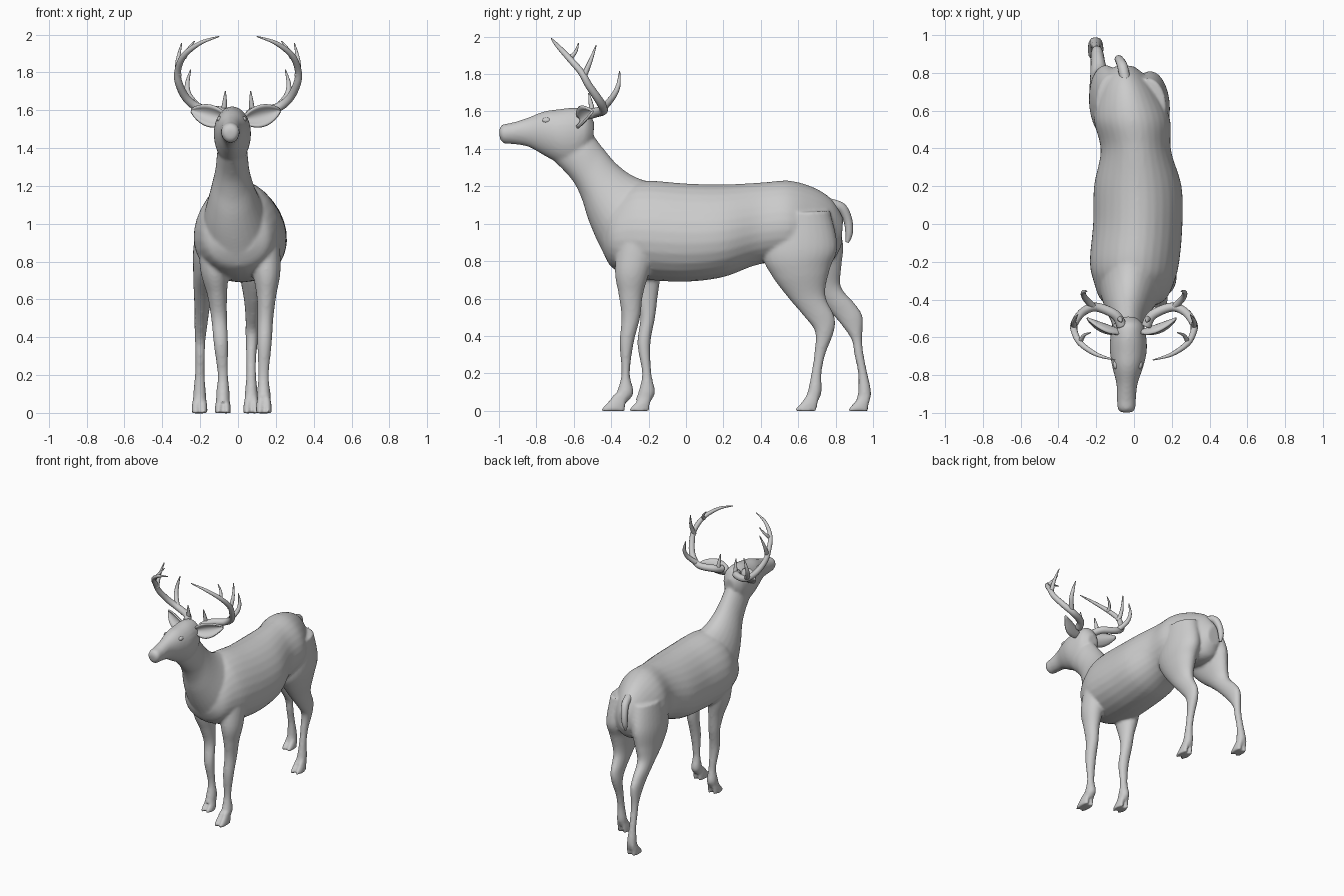
import bpy, bmesh, math
from mathutils import Vector


def catmull(rows, steps):
    """Smoothly resample a list of equal-length tuples."""
    out = []
    n = len(rows)
    for i in range(n - 1):
        a, b, c, d = rows[max(i - 1, 0)], rows[i], rows[i + 1], rows[min(i + 2, n - 1)]
        for s in range(steps):
            t = s / steps
            out.append([0.5 * (2 * q + (r - p) * t + (2 * p - 5 * q + 4 * r - w) * t * t
                               + (3 * q - p - 3 * r + w) * t ** 3)
                        for p, q, r, w in zip(a, b, c, d)])
    out.append(list(rows[-1]))
    return out


def loft(bm, rows, egg=0.0, seg=28, steps=6):
    """Skin oval rings. Row: x centre, (y, z) of edge one, (y, z) of edge two, half width in x."""
    rings = []
    for x, y1, z1, y2, z2, w in catmull(rows, steps):
        ring = []
        for k in range(seg):
            t = 2 * math.pi * k / seg
            c = math.cos(t)
            ring.append(bm.verts.new((x + w * math.sin(t) * (1 - egg * c),
                                      (y1 + y2) / 2 + c * (y1 - y2) / 2,
                                      (z1 + z2) / 2 + c * (z1 - z2) / 2)))
        rings.append(ring)
    faces = [bm.faces.new(rings[0]), bm.faces.new(rings[-1][::-1])]
    for a, b in zip(rings, rings[1:]):
        for k in range(seg):
            j = (k + 1) % seg
            faces.append(bm.faces.new((a[k], b[k], b[j], a[j])))
    bmesh.ops.recalc_face_normals(bm, faces=faces)


def finish(name, bm):
    me = bpy.data.meshes.new(name)
    bm.to_mesh(me)
    bm.free()
    for p in me.polygons:
        p.use_smooth = True
    ob = bpy.data.objects.new(name, me)
    bpy.context.collection.objects.link(ob)
    return ob


def tubes(name, paths, side=1):
    """Tapered tubes through points (x, y, z, radius)."""
    bm = bmesh.new()
    for path in paths:
        pts = catmull(path, 6)
        pos = [Vector((p[0] * side, p[1], p[2])) for p in pts]
        up, rings = Vector((0.31, 0.2, 0.93)), []
        for i, p in enumerate(pos):
            tan = (pos[min(i + 1, len(pos) - 1)] - pos[max(i - 1, 0)]).normalized()
            up = (up - tan * up.dot(tan)).normalized()
            u = tan.cross(up)
            rings.append([bm.verts.new(p + pts[i][3] * (math.cos(a) * up + math.sin(a) * u))
                          for a in (2 * math.pi * k / 12 for k in range(12))])
        bm.faces.new(rings[0])
        bm.faces.new(rings[-1][::-1])
        for a, b in zip(rings, rings[1:]):
            for k in range(12):
                j = (k + 1) % 12
                bm.faces.new((a[k], b[k], b[j], a[j]))
    bmesh.ops.recalc_face_normals(bm, faces=bm.faces)
    return finish(name, bm)


body = bmesh.new()

# Torso
loft(body, [(-.01, -.44, 1.0, -.44, .84, .10), (-.005, -.40, 1.12, -.40, .77, .17),
            (0, -.30, 1.21, -.32, .725, .21), (.003, -.20, 1.23, -.20, .70, .235),
            (.02, 0, 1.215, 0, .69, .235), (.02, .20, 1.21, .20, .715, .23),
            (.01, .40, 1.22, .38, .78, .185), (-.01, .55, 1.23, .55, .80, .20),
            (-.03, .68, 1.195, .68, .78, .165), (-.045, .78, 1.13, .78, .80, .11),
            (-.05, .84, 1.03, .83, .88, .05)], egg=.14)

# Neck
loft(body, [(-.03, -.56, 1.56, -.70, 1.33, .07), (-.03, -.50, 1.48, -.61, 1.235, .082),
            (-.03, -.44, 1.40, -.56, 1.14, .092), (-.028, -.36, 1.31, -.525, 1.03, .118),
            (-.02, -.26, 1.245, -.48, .92, .15), (0, -.10, 1.20, -.41, .78, .195)], egg=.12)

# Head and muzzle
loft(body, [(-.04, -1.0, 1.505, -.995, 1.455, .028), (-.04, -.98, 1.53, -.975, 1.43, .046),
            (-.04, -.93, 1.54, -.92, 1.425, .050), (-.037, -.85, 1.565, -.84, 1.41, .056),
            (-.033, -.76, 1.60, -.75, 1.36, .082), (-.03, -.68, 1.612, -.67, 1.32, .097),
            (-.03, -.60, 1.62, -.60, 1.31, .095), (-.03, -.53, 1.605, -.54, 1.36, .08),
            (-.03, -.49, 1.54, -.50, 1.42, .04)], egg=-.08)

# Front legs
loft(body, [(.13, -.35, 1.0, -.12, 1.0, .085), (.15, -.38, .76, -.19, .76, .075),
            (.15, -.36, .62, -.23, .62, .052), (.145, -.345, .50, -.245, .50, .042),
            (.14, -.355, .36, -.28, .36, .038), (.135, -.345, .20, -.30, .20, .028),
            (.136, -.37, .10, -.28, .10, .036), (.137, -.39, .06, -.31, .05, .034)])
loft(body, [(-.13, -.34, 1.0, -.10, 1.0, .085), (-.125, -.33, .76, -.13, .76, .075),
            (-.11, -.28, .62, -.15, .62, .052), (-.10, -.245, .50, -.165, .50, .042),
            (-.09, -.26, .36, -.19, .36, .038), (-.08, -.235, .20, -.185, .20, .028),
            (-.08, -.255, .10, -.165, .10, .036), (-.08, -.27, .06, -.19, .05, .034)])

# Hind legs
loft(body, [(.07, .46, 1.05, .77, 1.07, .10), (.085, .41, .84, .81, .88, .105),
            (.09, .46, .72, .77, .76, .085), (.085, .55, .60, .745, .62, .055),
            (.08, .635, .50, .795, .50, .040), (.075, .69, .42, .79, .42, .035),
            (.07, .685, .30, .745, .30, .027), (.07, .67, .20, .725, .20, .026),
            (.07, .65, .10, .725, .10, .034), (.07, .635, .06, .705, .05, .033)])
loft(body, [(-.11, .46, 1.05, .79, 1.07, .09), (-.145, .46, .86, .84, .90, .09),
            (-.165, .54, .74, .83, .76, .072), (-.182, .68, .62, .83, .66, .052),
            (-.19, .77, .53, .905, .57, .040), (-.195, .83, .46, .945, .50, .035),
            (-.20, .885, .38, .942, .38, .028), (-.20, .90, .30, .95, .30, .026),
            (-.202, .92, .20, .97, .20, .026), (-.203, .92, .10, .99, .10, .034),
            (-.203, .91, .06, .98, .05, .033)])

# Cloven hooves
for x, front, back in ((.137, -.45, -.325), (-.08, -.30, -.195), (.07, .585, .70), (-.203, .87, .975)):
    for s in (-1, 1):
        loft(body, [(x + s * .016, front + .065, .09, back + .015, .085, .017),
                    (x + s * .019, front + .035, .05, back + .005, .04, .021),
                    (x + s * .021, front, .012, back, .012, .021),
                    (x + s * .021, front, -.002, back, -.002, .021)], seg=16)

body_ob = finish("body", body)
rm = body_ob.modifiers.new("merge", 'REMESH')
rm.mode, rm.voxel_size, rm.use_smooth_shade = 'VOXEL', .010, True
sm = body_ob.modifiers.new("soften", 'SMOOTH')
sm.factor, sm.iterations = .5, 5

# Tail
tubes("tail", [[(-.045, .76, 1.11, .028), (-.06, .83, 1.085, .028), (-.075, .865, 1.02, .024),
                (-.083, .872, .95, .02), (-.085, .862, .90, .009)]])

# Antlers: main beam plus tines
antler = [
    [(.065, -.54, 1.58, .027), (.10, -.48, 1.595, .026), (.20, -.44, 1.61, .024),
     (.27, -.465, 1.66, .022), (.312, -.52, 1.74, .020), (.318, -.56, 1.81, .018),
     (.285, -.63, 1.89, .016), (.20, -.69, 1.955, .011), (.10, -.72, 1.99, .003)],
    [(.075, -.50, 1.595, .016), (.07, -.51, 1.65, .011), (.067, -.52, 1.70, .003)],
    [(.215, -.44, 1.62, .019), (.26, -.39, 1.68, .016), (.268, -.362, 1.74, .012), (.25, -.355, 1.815, .003)],
    [(.315, -.55, 1.78, .017), (.318, -.515, 1.86, .012), (.298, -.48, 1.955, .003)],
    [(.285, -.625, 1.88, .014), (.265, -.59, 1.92, .009), (.23, -.575, 1.965, .003)],
]
for label, side in (("right", 1), ("left", -1)):
    tubes(label + "_antler", antler, side)

    # Cupped leaf-shaped ear
    bm = bmesh.new()
    base, tip = Vector((.05, -.565, 1.55)), Vector((.235, -.50, 1.60))
    across, forward = Vector((-.2, 0, .97)), Vector((.35, -.93, 0))
    grid = []
    for i in range(13):
        u = i / 12
        w = .055 * math.sin(math.pi * (.13 + .85 * u ** .9)) ** .8
        row = []
        for j in range(9):
            v = j / 4 - 1
            p = base.lerp(tip, u) + across * (v * w) + forward * (v * v * w * .7)
            row.append(bm.verts.new((p.x * side - .012, p.y, p.z)))
        grid.append(row)
    for a, b in zip(grid, grid[1:]):
        for j in range(8):
            bm.faces.new((a[j], b[j], b[j + 1], a[j + 1]))
    bmesh.ops.recalc_face_normals(bm, faces=bm.faces)
    ear = finish(label + "_ear", bm)
    so = ear.modifiers.new("thickness", 'SOLIDIFY')
    so.thickness, so.offset = .012, 0

    # Eye
    bm = bmesh.new()
    bmesh.ops.create_uvsphere(bm, u_segments=20, v_segments=12, radius=.02)
    eye = finish(label + "_eye", bm)
    eye.location = (-.033 + side * .062, -.745, 1.552)
    eye.scale = (.8, 1.2, .8)
